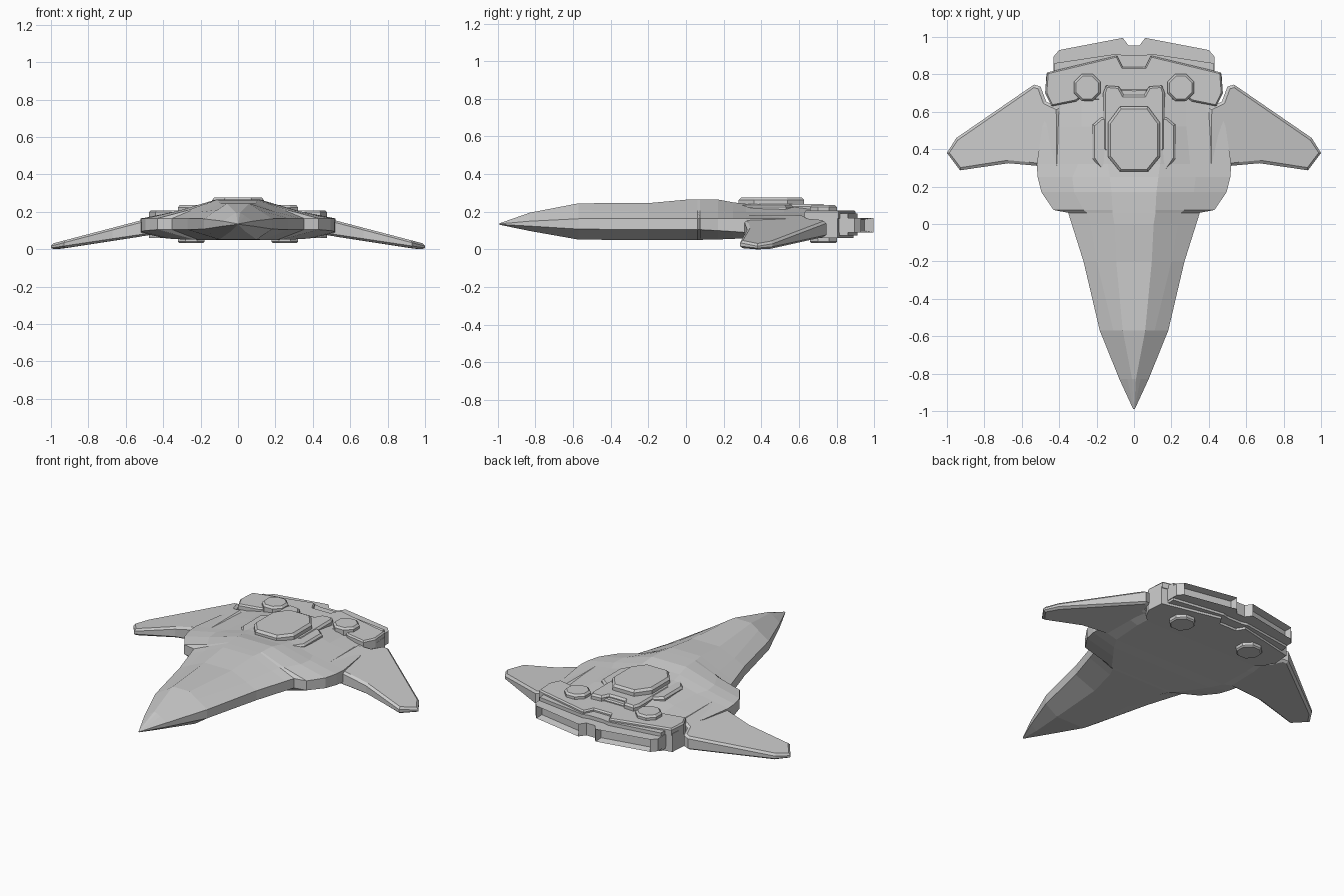
import bpy, bmesh
from math import cos, sin, pi
from mathutils import Vector

if "Cube" in bpy.data.objects:
    bpy.data.objects.remove(bpy.data.objects["Cube"])


def finish(name, bm):
    bmesh.ops.recalc_face_normals(bm, faces=bm.faces)
    mesh = bpy.data.meshes.new(name)
    bm.to_mesh(mesh)
    bm.free()
    ob = bpy.data.objects.new(name, mesh)
    bpy.context.collection.objects.link(ob)
    return ob


def mirror_x(ob):
    ob.modifiers.new("mirror", "MIRROR").use_mirror_merge = False
    return ob


def both_sides(half):
    """Complete a right-hand half outline across x = 0."""
    return half + [(-x, y) for x, y in reversed(half) if x > 1e-6]


def prism(outline, z0, z1, top=0.0, bottom=0.0):
    """Extruded outline with optional chamfers on its top and bottom rims."""
    bm = bmesh.new()
    face = bm.faces.new([bm.verts.new((x, y, z0 + bottom)) for x, y in outline])
    res = bmesh.ops.extrude_face_region(bm, geom=[face], use_keep_orig=True)
    verts = [v for v in res["geom"] if isinstance(v, bmesh.types.BMVert)]
    bmesh.ops.translate(bm, verts=verts, vec=(0, 0, z1 - top - z0 - bottom))
    cap = [f for f in res["geom"] if isinstance(f, bmesh.types.BMFace)][0]
    bmesh.ops.recalc_face_normals(bm, faces=bm.faces)
    for f, c in ((cap, top), (face, bottom)):
        if c:
            bmesh.ops.inset_region(bm, faces=[f], thickness=c, depth=c)
    return bm


# Hull: lofted ten-sided sections
# y, (top x, z), (shoulder x, z), edge x, edge z high, edge z low, (keel x, z)
sections = [
    (-0.99, .002, .139, .003, .138, .004, .136, .133, .002, .131),
    (-0.83, .010, .195, .035, .180, .078, .150, .124, .035, .098),
    (-0.57, .060, .245, .110, .210, .183, .163, .108, .100, .052),
    (-0.20, .095, .246, .200, .200, .270, .165, .105, .130, .050),
    (0.00, .105, .264, .235, .205, .333, .165, .105, .180, .050),
    (0.06, .115, .265, .250, .208, .352, .165, .105, .210, .050),
    (0.075, .115, .265, .270, .208, .430, .165, .105, .230, .051),
    (0.17, .120, .265, .320, .205, .495, .165, .100, .300, .053),
    (0.25, .130, .250, .330, .203, .515, .165, .095, .360, .056),
    (0.32, .140, .242, .300, .200, .520, .165, .090, .400, .060),
    (0.52, .150, .235, .280, .195, .490, .165, .085, .410, .063),
    (0.68, .140, .215, .280, .190, .430, .165, .080, .400, .065),
]
bm = bmesh.new()
rings = []
for y, tx, tz, sx, sz, ex, eh, el, kx, kz in sections:
    half = [(tx, tz), (sx, sz), (ex, eh), (ex, el), (kx, kz)]
    rings.append([bm.verts.new((x, y, z)) for x, z in
                  half + [(-x, z) for x, z in reversed(half)]])
for a, b in zip(rings, rings[1:]):
    for i in range(10):
        j = (i + 1) % 10
        bm.faces.new((a[i], a[j], b[j], b[i]))
bm.faces.new(rings[0])
bm.faces.new(rings[-1])
finish("hull", bm)

# Drooping swept wings: chamfered plate, sheared down and thinned to the tip
bm = prism([(0.40, .30), (.56, .315), (.67, .325), (.93, .287), (1.0, .38), (.95, .46),
            (.535, .745), (.50, .735), (.47, .655), (.40, .62)], 0, 1)
for v in list(bm.verts):
    t = min(max((v.co.x - .5) / .5, -.2), 1)
    v.co.z = (.115 - .103 * t) + (v.co.z - .5) * (.066 - .056 * t)
caps = [f for f in bm.faces if len(f.verts) == 10]
for f in caps:
    bmesh.ops.inset_region(bm, faces=[f], thickness=.016, depth=.011)
for v in bm.verts:
    v.co.z = max(v.co.z, 0)
mirror_x(finish("wing", bm))

# Aft block under the deck, and the deck plate with its notched edge
finish("aft_block", prism(both_sides([(0, .60), (.40, .60), (.44, .63), (.475, .70),
       (.468, .805), (.09, .89), (.06, .84), (0, .84)]), .06, .175))
finish("aft_deck", prism(both_sides([(0, .64), (.29, .67), (.31, .655), (.44, .63),
       (.475, .70), (.465, .81), (.09, .90), (.06, .84), (0, .84)]), .165, .208, top=.009))
finish("engine_mount", prism(both_sides([(0, .76), (.43, .76), (.425, .86), (.09, .91),
       (.05, .90), (0, .90)]), .075, .19))

# Engines with recessed rear openings
bm = prism([(.03, .80), (.43, .80), (.43, .895), (.40, .93), (.06, .995), (.03, .955)],
           .09, .168)
bm.normal_update()
back = max((f for f in bm.faces if abs(f.normal.z) < .5 and f.normal.y > .8),
           key=lambda f: f.calc_area())
bmesh.ops.inset_region(bm, faces=[back], thickness=.012)
bmesh.ops.translate(bm, verts=back.verts, vec=Vector((0, -.045, 0)))
mirror_x(finish("engine", bm))
finish("engine_bridge", prism(both_sides([(0, .85), (.035, .85), (.035, .955), (0, .955)]),
       .09, .168))

# Octagonal thruster pods, passing through the deck to the underside
octagon = [(.25 + .078 * cos(pi / 8 + k * pi / 4), .73 + .078 * sin(pi / 8 + k * pi / 4))
           for k in range(8)]
mirror_x(finish("thruster_pod", prism(octagon, .034, .236, top=.012, bottom=.008)))

# Raised spine, side arms and the dorsal hatch
finish("spine", prism(both_sides([(0, .32), (.10, .32), (.165, .40), (.165, .70), (.15, .74),
       (.08, .735), (.055, .69), (0, .69)]), .17, .240, top=.012))
finish("spine_step", prism(both_sides([(0, .66), (.07, .66), (.07, .72), (0, .72)]),
       .17, .222, top=.008))
mirror_x(finish("side_arm", prism([(.12, .34), (.16, .27), (.222, .35), (.222, .53),
       (.175, .57), (.12, .57)], .16, .236, top=.012)))
finish("dorsal_hatch", prism(both_sides([(.075, .28), (.14, .36), (.14, .54), (.075, .628)]),
       .20, .276, top=.014))
